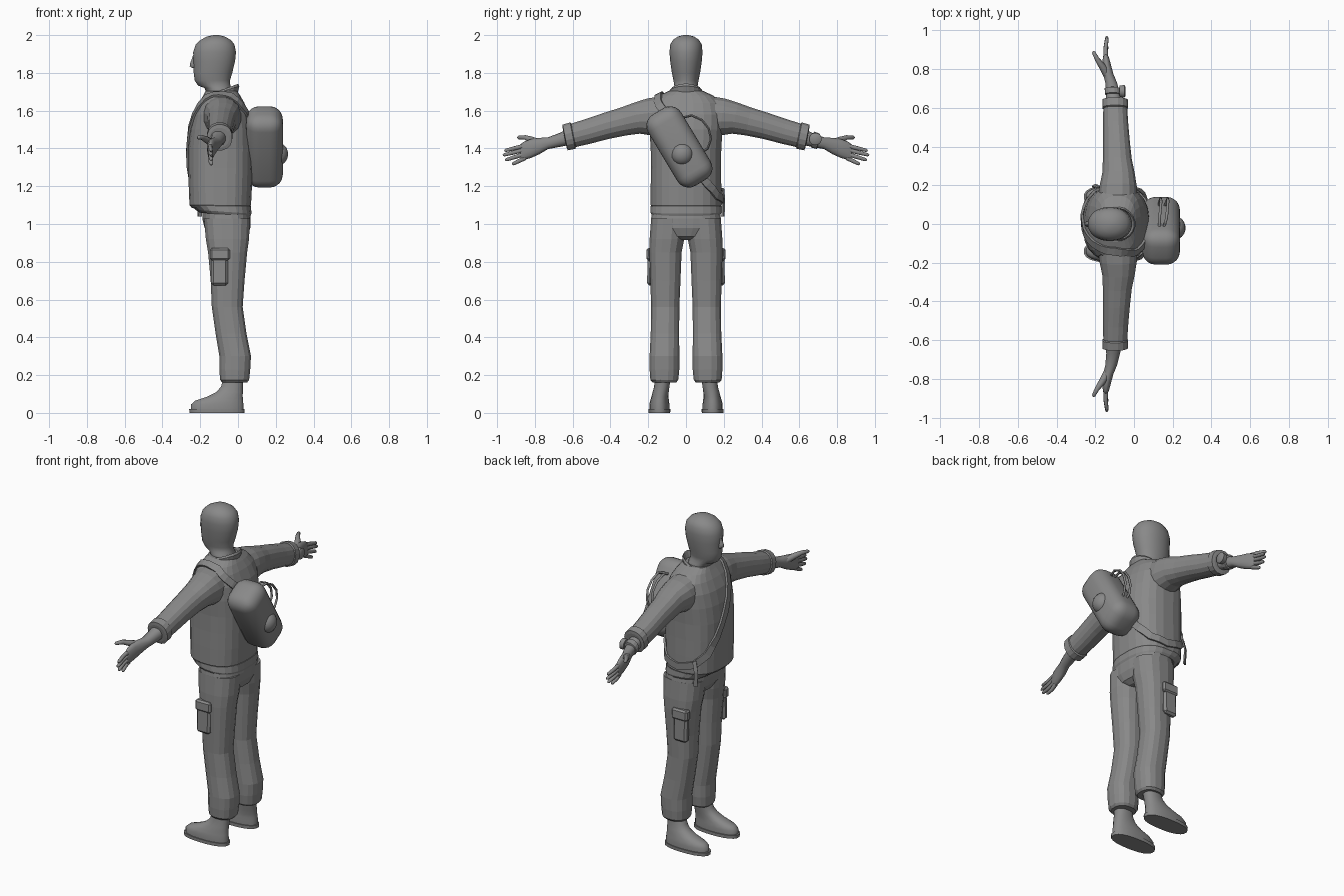
import bpy, bmesh, math
from mathutils import Vector
from mathutils.bvhtree import BVHTree

grey = bpy.data.materials.new("plain_grey")
grey.diffuse_color = (0.25, 0.25, 0.25, 1)


def finish(name, bm, smooth=None):
    bmesh.ops.recalc_face_normals(bm, faces=bm.faces)
    me = bpy.data.meshes.new(name)
    bm.to_mesh(me)
    bm.free()
    ob = bpy.data.objects.new(name, me)
    bpy.context.collection.objects.link(ob)
    me.materials.append(grey)
    if smooth:
        bpy.ops.object.select_all(action='DESELECT')
        bpy.context.view_layer.objects.active = ob
        ob.select_set(True)
        bpy.ops.object.shade_smooth_by_angle(angle=math.radians(smooth))
    return ob


def loft(name, rings, n=16, p=2.0, smooth=None, caps=True):
    """Skin superellipse rings given as (centre, u axis, v axis)."""
    bm = bmesh.new()
    loops = []
    for c, u, v in rings:
        loop = []
        for i in range(n):
            a = 2 * math.pi * (i + 0.5) / n
            ca, sa = math.cos(a), math.sin(a)
            loop.append(bm.verts.new(Vector(c)
                        + Vector(u) * math.copysign(abs(ca) ** (2 / p), ca)
                        + Vector(v) * math.copysign(abs(sa) ** (2 / p), sa)))
        loops.append(loop)
    for a, b in zip(loops, loops[1:]):
        for i in range(n):
            j = (i + 1) % n
            bm.faces.new((a[i], a[j], b[j], b[i]))
    if caps:
        bm.faces.new(loops[0])
        bm.faces.new(loops[-1])
    return finish(name, bm, smooth)


def zr(z, x0, x1, ry, yc=0, tilt=0):
    """Horizontal ring; tilt raises its back edge."""
    rx = (x1 - x0) / 2
    return ((x0 + x1) / 2, yc, z), (rx, 0, tilt), (0, ry, 0)


def yr(y, z, rz, x, rx, s=1, lean=0):
    """Ring across an arm; lean tips it to follow the arm slope."""
    return (x, s * y, z), (rx, 0, 0), (0, s * lean * rz, rz)


def tube(name, pts, radii, n=8):
    pts = [Vector(q) for q in pts]
    rings = []
    for i, q in enumerate(pts):
        t = (pts[min(i + 1, len(pts) - 1)] - pts[max(i - 1, 0)]).normalized()
        u = t.cross(Vector((1, 0, 0))).normalized()
        rings.append((q, u * radii[i], t.cross(u) * radii[i]))
    return loft(name, rings, n, 2, 60)


def ribbon(name, pts, normals, width, thick):
    bm = bmesh.new()
    loops = []
    for i, (q, nrm) in enumerate(zip(pts, normals)):
        t = (pts[min(i + 1, len(pts) - 1)] - pts[max(i - 1, 0)]).normalized()
        w = t.cross(nrm).normalized() * width / 2
        h = nrm * thick
        loops.append([bm.verts.new(q + d) for d in (w, w + h, h - w, -w)])
    for a, b in zip(loops, loops[1:]):
        for i in range(4):
            j = (i + 1) % 4
            bm.faces.new((a[i], a[j], b[j], b[i]))
    bm.faces.new(loops[0])
    bm.faces.new(loops[-1])
    return finish(name, bm)


def rounded_box(name, size, loc, rot_x, bevel, segs, smooth=None):
    bm = bmesh.new()
    bmesh.ops.create_cube(bm, size=1)
    bmesh.ops.scale(bm, vec=size, verts=bm.verts)
    bmesh.ops.bevel(bm, geom=bm.edges[:], offset=bevel, segments=segs,
                    profile=0.5, affect='EDGES')
    ob = finish(name, bm, smooth)
    ob.location, ob.rotation_euler = loc, (rot_x, 0, 0)
    return ob


# Head and neck
loft("head", [zr(*r) for r in (
    (1.62, -.17, -.01, .08), (1.69, -.165, -.03, .073), (1.72, -.178, -.036, .069),
    (1.733, -.212, -.04, .062), (1.76, -.230, -.042, .067), (1.80, -.235, -.030, .075),
    (1.86, -.236, -.015, .084), (1.91, -.238, -.010, .088), (1.95, -.224, -.018, .084),
    (1.975, -.198, -.038, .069), (1.992, -.165, -.07, .044), (2.0, -.13, -.10, .014))],
    28, 2.1, 60)
loft("nose", [zr(1.825, -.242, -.20, .016), zr(1.835, -.257, -.20, .018),
              zr(1.85, -.255, -.20, .014), zr(1.895, -.238, -.20, .008)], 10, 2, 60)

# Jacket body, hem and collar
jacket = [loft("jacket_body", [zr(*r) for r in (
    (1.085, -.245, .060, .178), (1.10, -.258, .070, .188), (1.2, -.262, .075, .188),
    (1.3, -.264, .078, .187), (1.4, -.264, .08, .188), (1.5, -.254, .076, .195),
    (1.58, -.235, .06, .198), (1.64, -.208, .035, .185), (1.68, -.185, .012, .145),
    (1.705, -.172, -.005, .09))], 24, 2.6)]
loft("jacket_hem", [zr(1.05, -.205, .066, .182, 0, -.01), zr(1.065, -.225, .072, .19, 0, -.01),
                    zr(1.095, -.25, .070, .188)], 24, 2.6)
loft("collar", [zr(1.675, -.195, .0, .095, 0, .02), zr(1.70, -.188, .008, .09, 0, .03),
                zr(1.708, -.182, .002, .082, 0, .035), zr(1.67, -.165, -.02, .07, 0, .02)],
     20, 2, None, False)

for s, side in ((1, "left"), (-1, "right")):
    # Sleeve and turned-back cuff
    jacket.append(loft(side + "_sleeve", [yr(*r, s, .2) for r in (
        (.10, 1.57, .11, -.085, .105), (.19, 1.565, .10, -.082, .098),
        (.26, 1.56, .083, -.08, .085), (.33, 1.543, .075, -.086, .076),
        (.42, 1.52, .070, -.09, .07), (.52, 1.49, .066, -.095, .066),
        (.62, 1.463, .062, -.097, .062))], 16, 2.2))
    loft(side + "_cuff", [yr(*r, s, .2) for r in (
        (.595, 1.47, .064, -.097, .062), (.60, 1.468, .071, -.097, .068),
        (.64, 1.458, .069, -.097, .067), (.643, 1.457, .052, -.098, .052))], 16, 2.2)
    # Forearm, palm, fingers and thumb
    loft(side + "_hand", [yr(*r, s) for r in (
        (.60, 1.468, .046, -.10, .045), (.67, 1.445, .037, -.108, .036),
        (.73, 1.428, .031, -.118, .031), (.775, 1.413, .043, -.133, .027),
        (.82, 1.400, .050, -.141, .023), (.86, 1.387, .048, -.145, .016),
        (.875, 1.381, .042, -.146, .010))], 14, 2.2, 60)
    for k, (z0, y1, z1) in enumerate(((1.415, .962, 1.388), (1.394, .970, 1.364),
                                      (1.372, .957, 1.338), (1.350, .92, 1.316))):
        a = Vector((-.145, s * .85, z0))
        b = Vector((-.140, s * y1, z1))
        tube(f"{side}_finger_{k + 1}", [a, a.lerp(b, .5) - Vector((.004, 0, 0)),
             a.lerp(b, .92), b], [.0125, .0115, .0095, .004])
    tube(side + "_thumb", [(-.135, s * .765, 1.425), (-.165, s * .815, 1.445),
         (-.190, s * .85, 1.458), (-.208, s * .885, 1.458), (-.211, s * .892, 1.457)],
         [.022, .018, .013, .010, .004])
    # Trouser leg with gathered ankle
    loft(side + "_trouser_leg", [zr(z, x0, x1, (y1 - y0) / 2, s * (y0 + y1) / 2)
         for z, x0, x1, y0, y1 in (
        (1.03, -.182, .066, .002, .186), (.92, -.172, .060, .008, .194),
        (.85, -.160, .050, .022, .195), (.70, -.146, .036, .028, .19),
        (.56, -.140, .026, .034, .186), (.42, -.120, .046, .035, .188),
        (.30, -.100, .070, .034, .194), (.23, -.100, .066, .034, .194),
        (.175, -.096, .060, .040, .190), (.162, -.086, .05, .05, .178))], 16, 2.4)
    # Cargo pocket and its flap
    rounded_box(side + "_cargo_pocket", (.09, .04, .18), (-.098, s * .184, .765), s * .03, .012, 1)
    rounded_box(side + "_pocket_flap", (.105, .045, .065), (-.096, s * .187, .84), s * .03, .01, 1)
    # Shoe and flat sole
    loft(side + "_shoe", [zr(z, x0, x1, ry, s * yc) for z, x0, x1, ry, yc in (
        (.015, -.25, .030, .054, .141), (.045, -.25, .030, .054, .141),
        (.065, -.228, .028, .050, .140), (.085, -.165, .026, .046, .138),
        (.11, -.115, .026, .043, .134), (.14, -.09, .026, .041, .128),
        (.20, -.075, .032, .043, .122))], 20, 2.3, 60)
    loft(side + "_sole", [zr(0, -.258, .035, .058, s * .141),
                          zr(.02, -.26, .036, .059, s * .141)], 20, 2.4, 40)

# Trouser seat
loft("trouser_seat", [zr(1.085, -.19, .062, .178), zr(1.03, -.19, .068, .186),
                      zr(.98, -.178, .066, .18), zr(.935, -.15, .05, .12),
                      zr(.915, -.12, .02, .05)], 24, 2.6)

# Shoulder strap laid over the jacket surface
verts, polys = [], []
for ob in jacket:
    base = len(verts)
    verts += [v.co.copy() for v in ob.data.vertices]
    polys += [[base + i for i in f.vertices] for f in ob.data.polygons]
tree = BVHTree.FromPolygons(verts, polys)
route = [Vector(q) for q in (
    (.10, -.09, 1.57), (.06, -.17, 1.65), (-.02, -.175, 1.71), (-.10, -.16, 1.73),
    (-.19, -.14, 1.69), (-.26, -.08, 1.58), (-.29, -.01, 1.45), (-.29, .08, 1.31),
    (-.27, .16, 1.22), (-.20, .21, 1.16), (-.08, .22, 1.13), (.04, .20, 1.15),
    (.09, .13, 1.21), (.10, .05, 1.28))]
pts, normals = [], []
for a, b in zip(route, route[1:]):
    for f in (0, .5):
        q = a.lerp(b, f)
        hit = tree.find_nearest(q)[0]
        out = (q - hit).normalized()
        pts.append(hit)
        normals.append(out)
ribbon("shoulder_strap", pts, normals, .042, .012)
ribbon("strap_tail", [Vector((-.19, .19, 1.19)), Vector((-.205, .195, 1.13)),
                      Vector((-.20, .192, 1.04))], [Vector((-.5, .86, 0))] * 3, .022, .008)

# Sling bag with round pocket, end strap and carry loops
tilt = math.radians(31)
rounded_box("bag", (.195, .205, .44), (.14, -.035, 1.408), tilt, .07, 5, 60)
bm = bmesh.new()
bmesh.ops.create_uvsphere(bm, u_segments=18, v_segments=10, radius=.06)
pocket = finish("bag_pocket", bm, 60)
pocket.location = (.212, -.02, 1.37)
pocket.scale = (.9, 1, 1)
for k, dx in enumerate((-.018, .018)):
    tube(f"bag_loop_{k + 1}", [(.14 + dx / 2, -.03, 1.56), (.15 + dx, .03, 1.575),
         (.155 + dx, .085, 1.55), (.158 + dx, .12, 1.505), (.155 + dx, .132, 1.45),
         (.15 + dx, .115, 1.40), (.14 + dx / 2, .07, 1.37)], [.007] * 7, 6)

# Wristwatch
loft("watch_band", [yr(*r, 1, .2) for r in (
    (.668, 1.447, .036, -.108, .036), (.67, 1.447, .043, -.108, .043),
    (.70, 1.438, .041, -.111, .041), (.702, 1.437, .033, -.111, .033))], 16)
loft("watch_face", [((-.075, .685, 1.45), (0, .03, 0), (0, 0, .03)),
                    ((-.05, .685, 1.45), (0, .033, 0), (0, 0, .033)),
                    ((-.045, .685, 1.45), (0, .026, 0), (0, 0, .026))], 16, 2, 40)
